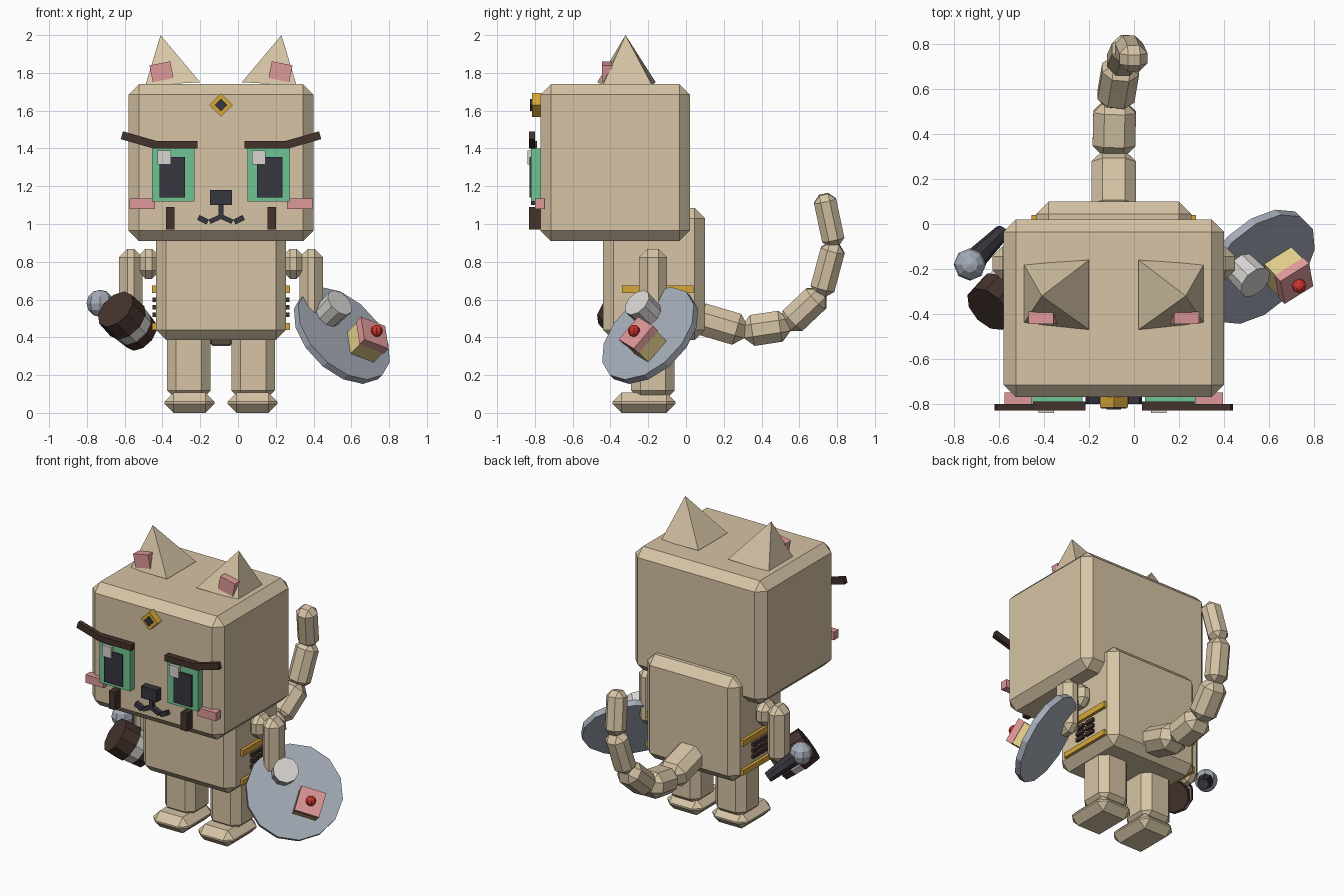
import bpy, bmesh, math
from mathutils import Matrix, Vector

if "Cube" in bpy.data.objects:
    bpy.data.objects.remove(bpy.data.objects["Cube"])

CX = -0.09  # symmetry plane of the figure


def lin(c):
    c /= 255
    return c / 12.92 if c <= 0.04045 else ((c + 0.055) / 1.055) ** 2.4


def material(name, r, g, b):
    m = bpy.data.materials.new(name)
    m.diffuse_color = (lin(r), lin(g), lin(b), 1)
    m.use_nodes = True
    m.node_tree.nodes["Principled BSDF"].inputs["Base Color"].default_value = m.diffuse_color
    return m


FUR = material("tan fur", 214, 196, 165)
PINK = material("pink", 222, 152, 152)
GREEN = material("eye green", 111, 195, 146)
BLACK = material("charcoal", 54, 54, 62)
BROWN = material("dark brown", 68, 50, 44)
GOLD = material("gold", 216, 168, 58)
STEEL = material("blue grey", 165, 172, 184)
WHITE = material("pale grey", 215, 212, 208)
CAKE = material("sponge yellow", 226, 206, 138)
RED = material("cherry red", 205, 52, 42)


def finish(bm, name, mat, matrix=Matrix()):
    bmesh.ops.recalc_face_normals(bm, faces=bm.faces)
    me = bpy.data.meshes.new(name)
    bm.to_mesh(me)
    bm.free()
    me.materials.append(mat)
    ob = bpy.data.objects.new(name, me)
    ob.matrix_world = matrix
    bpy.context.collection.objects.link(ob)
    return ob


def block(name, center, size, mat, bevel=0, rot=None):
    """Box with chamfered edges; rot is an optional 3x3 orientation."""
    bm = bmesh.new()
    bmesh.ops.create_cube(bm, size=1, matrix=Matrix.Diagonal((*size, 1)))
    if bevel:
        bmesh.ops.bevel(bm, geom=bm.edges[:], offset=bevel, segments=1,
                        profile=0.5, affect='EDGES')
    m = Matrix.Translation(center) @ (rot.to_4x4() if rot else Matrix())
    return finish(bm, name, mat, m)


def span(name, lo, hi, mat, bevel=0):
    lo, hi = Vector(lo), Vector(hi)
    return block(name, (lo + hi) / 2, hi - lo, mat, bevel)


def bar(name, a, b, thick, y0, y1, mat):
    """Flat bar on the face, from a to b in the xz plane."""
    dx, dz = b[0] - a[0], b[1] - a[1]
    return block(name, ((a[0] + b[0]) / 2, (y0 + y1) / 2, (a[1] + b[1]) / 2),
                 (math.hypot(dx, dz), y1 - y0, thick), mat,
                 rot=Matrix.Rotation(-math.atan2(dz, dx), 3, 'Y'))


def frame(origin, side):
    """Frame whose z axis points outward, forward and up on one side."""
    n = Vector((side, -1, 1)).normalized()
    r = Vector((0, 0, 1)).cross(n).normalized()
    u = n.cross(r)
    return Matrix.Translation(origin) @ Matrix((r, u, n)).transposed().to_4x4()


def drum(name, fr, u, v, z0, z1, r0, r1, sides, mat):
    bm = bmesh.new()
    bmesh.ops.create_cone(bm, cap_ends=True, segments=sides, radius1=r0,
                          radius2=r1, depth=z1 - z0)
    return finish(bm, name, mat, fr @ Matrix.Translation((u, v, (z0 + z1) / 2)))


def ball(name, center, radius, mat):
    bm = bmesh.new()
    bmesh.ops.create_uvsphere(bm, u_segments=8, v_segments=6, radius=radius)
    return finish(bm, name, mat, Matrix.Translation(center))


# Head and torso
span("head", (-0.58, -0.77, 0.91), (0.40, 0.02, 1.74), FUR, 0.055)
span("torso", (CX - 0.345, -0.44, 0.385), (CX + 0.345, 0.10, 1.085), FUR, 0.055)

for s in (-1, 1):
    side = "left" if s < 0 else "right"

    def X(d):
        return CX + s * d

    def pair(name, x0, x1, y0, y1, z0, z1, mat, bevel=0):
        a, b = sorted((X(x0), X(x1)))
        return span(side + "_" + name, (a, y0, z0), (b, y1, z1), mat, bevel)

    # Ears: leaning pyramids with a pink pad in front
    bm = bmesh.new()
    base = [bm.verts.new((X(x), y, z)) for x, y, z in (
        (0.11, -0.16, 1.75), (0.40, -0.18, 1.735),
        (0.40, -0.44, 1.735), (0.11, -0.47, 1.75))]
    tip = bm.verts.new((X(0.32), -0.32, 2.0))
    bm.faces.new(base)
    for i in range(4):
        bm.faces.new((base[i], base[(i + 1) % 4], tip))
    finish(bm, side + "_ear", FUR)
    bar(side + "_inner_ear", (X(0.26), 1.817), (X(0.37), 1.795), 0.09,
        -0.445, -0.39, PINK)

    # Eyes, brows, cheeks and face stripes
    pair("eye", 0.14, 0.365, -0.82, -0.76, 1.12, 1.40, GREEN)
    pair("pupil", 0.19, 0.325, -0.829, -0.80, 1.14, 1.355, BLACK)
    hx = -0.39 if s < 0 else 0.11
    span(side + "_eye_glint", (hx - 0.035, -0.84, 1.315),
         (hx + 0.035, -0.81, 1.39), WHITE)
    pair("inner_brow", 0.125, 0.36, -0.83, -0.79, 1.40, 1.44, BROWN)
    bar(side + "_outer_brow", (X(0.35), 1.42), (X(0.525), 1.47), 0.043,
        -0.83, -0.80, BROWN)
    pair("cheek", 0.35, 0.485, -0.80, -0.75, 1.08, 1.135, PINK)
    pair("face_stripe", 0.245, 0.29, -0.83, -0.76, 0.97, 1.09, BROWN)

    # Mouth strokes
    bar(side + "_mouth_inner", (CX, 1.04), (X(0.06), 1.012), 0.025,
        -0.80, -0.76, BLACK)
    bar(side + "_mouth_outer", (X(0.07), 1.01), (X(0.12), 1.035), 0.028,
        -0.80, -0.76, BLACK)

    # Arms, legs, feet
    pair("shoulder", 0.32, 0.445, -0.25, -0.10, 0.71, 0.868, FUR, 0.045)
    pair("forearm", 0.415, 0.54, -0.25, -0.10, 0.49, 0.868, FUR, 0.045)
    pair("leg", 0.055, 0.285, -0.29, -0.06, 0.07, 0.48, FUR, 0.048)
    pair("foot", 0.035, 0.30, -0.39, -0.055, 0.0, 0.107, FUR, 0.048)

    # Flank ornaments: two gold rails and small brown bars
    pair("upper_rail", 0.33, 0.365, -0.34, 0.04, 0.635, 0.675, GOLD)
    pair("lower_rail", 0.33, 0.365, -0.34, 0.04, 0.44, 0.475, GOLD)
    for z in (0.52, 0.56, 0.60):
        for y in (-0.20, -0.11):
            pair("flank_mark", 0.33, 0.362, y - 0.035, y + 0.035,
                 z - 0.012, z + 0.012, BROWN)

# Nose and forehead gem
span("nose", (CX - 0.057, -0.82, 1.10), (CX + 0.057, -0.76, 1.18), BLACK)
span("mouth_stem", (CX - 0.013, -0.80, 1.03), (CX + 0.013, -0.76, 1.10), BLACK)
diamond = Matrix.Rotation(math.pi / 4, 3, 'Y')
block("gem_setting", (CX, -0.79, 1.63), (0.088, 0.05, 0.088), GOLD, rot=diamond)
block("gem", (CX, -0.805, 1.63), (0.046, 0.04, 0.046), BLACK, rot=diamond)

# Tail: chain of chamfered segments
joints = [(-0.09, 0.04, 0.51), (-0.09, 0.31, 0.43), (-0.085, 0.54, 0.465),
          (-0.055, 0.715, 0.63), (-0.025, 0.785, 0.89), (0.0, 0.73, 1.15)]
widths = [(0.20, 0.17), (0.19, 0.165), (0.165, 0.15), (0.14, 0.13), (0.125, 0.12)]
for a, b, (w, t) in zip(joints, joints[1:], widths):
    a, b = Vector(a), Vector(b)
    d = (b - a).normalized()
    x = (Vector((1, 0, 0)) - d * d.x).normalized()
    rot = Matrix((x, d.cross(x), d)).transposed()
    block("tail_segment", (a + b) / 2, (w, t, (b - a).length + 0.015), FUR,
          0.3 * t, rot)

# Tray with a cup and a cake slice in the right hand
tray = frame((0.55, -0.19, 0.41), 1)
drum("tray", tray, 0, 0, -0.02, 0.02, 0.30, 0.30, 14, STEEL)
drum("tray_cup", tray, -0.057, 0.118, 0.0, 0.135, 0.075, 0.08, 10, WHITE)
turn = tray.to_3x3() @ Matrix.Rotation(math.radians(-22), 3, 'Z')
block("cake_sponge", tray @ Vector((0.07, -0.09, 0.06)), (0.15, 0.15, 0.10),
      CAKE, rot=turn)
block("cake_icing", tray @ Vector((0.07, -0.09, 0.13)), (0.158, 0.158, 0.045),
      PINK, rot=turn)
ball("cherry", tray @ Vector((0.07, -0.09, 0.17)), 0.032, RED)

# Lidded beaker in the left hand
beaker = frame((-0.62, -0.35, 0.52), -1)
drum("beaker_lid", beaker, 0, 0, -0.06, 0.05, 0.12, 0.115, 10, BROWN)
drum("beaker_band", beaker, 0, 0, -0.125, -0.06, 0.108, 0.114, 10, WHITE)
drum("beaker_base", beaker, 0, 0, -0.19, -0.125, 0.10, 0.108, 10, BROWN)

# Round-headed rod behind the beaker
rod = frame((-0.73, -0.18, 0.58), -1)
ball("rod_head", (-0.73, -0.18, 0.58), 0.072, STEEL)
drum("rod_handle", rod, 0, 0, -0.25, -0.04, 0.035, 0.05, 8, BLACK)
